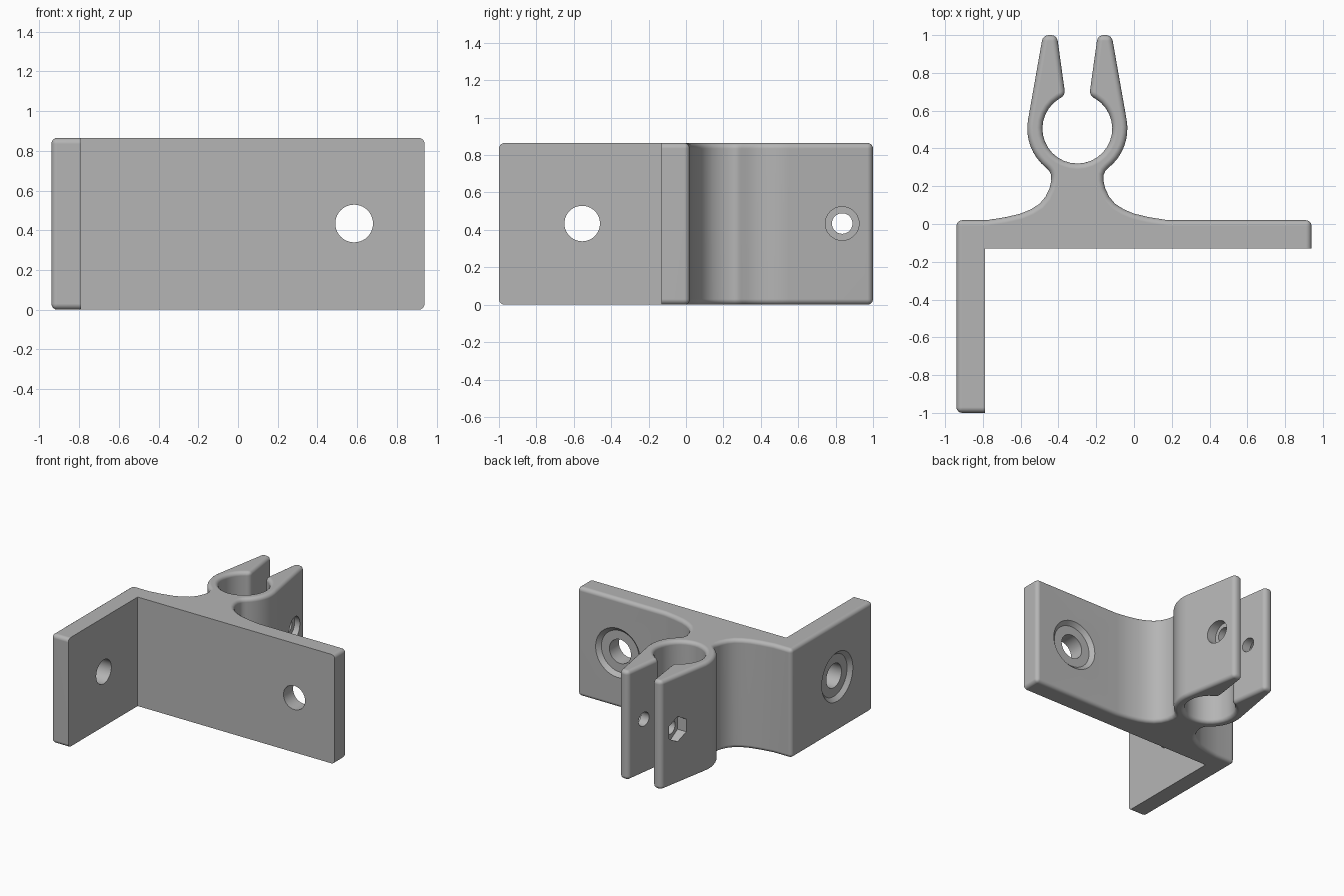
import bpy, bmesh
from math import sin, cos, radians, pi
from mathutils import Matrix, Vector

default = bpy.data.objects.get("Cube")
if default:
    bpy.data.objects.remove(default, do_unlink=True)

HEIGHT = 0.865
MID_Z = 0.434
ROUND = 0.03
CLIP_X, CLIP_Y = -0.3, 0.505
BORE_R, RING_R = 0.185, 0.265
PLATE_FRONT, PLATE_BACK = -0.13, 0.02
LEG_INNER, END_X = -0.79, 0.94

grey = bpy.data.materials.new("grey plastic")
grey.use_nodes = True
colour = (0.46, 0.46, 0.46, 1)
grey.diffuse_color = colour
grey.node_tree.nodes["Principled BSDF"].inputs["Base Color"].default_value = colour


def arc(radius, start, end, steps):
    """Points on a circle around the clip, as (offset from clip axis, y)."""
    angles = [radians(start + (end - start) * i / steps) for i in range(steps + 1)]
    return [(radius * cos(a), CLIP_Y + radius * sin(a)) for a in angles]


# Half of the clip: flared neck, outer ring, jaw, then bore down to the axis
neck = [(0.48, 0.02), (0.38, 0.036), (0.3, 0.055), (0.245, 0.078), (0.2, 0.107),
        (0.168, 0.145), (0.147, 0.19), (0.138, 0.23), (0.139, 0.26), (0.148, 0.28)]
jaw = [(0.182, 1.0), (0.108, 1.0)]
half = neck + arc(RING_R, -52, 10, 8) + jaw + arc(BORE_R, 70, -90, 14)
clip = [(CLIP_X + d, y) for d, y in half]
clip += [(CLIP_X - d, y) for d, y in reversed(half[:-1])]

# Complete outline seen from above
outline = [(-END_X, -1), (LEG_INNER, -1), (LEG_INNER, PLATE_FRONT),
           (END_X, PLATE_FRONT), (END_X, PLATE_BACK)]
outline += clip + [(-END_X, PLATE_BACK)]

bm = bmesh.new()
base = bm.faces.new([bm.verts.new((x, y, 0)) for x, y in outline])
top = bmesh.ops.extrude_face_region(bm, geom=[base])["geom"]
bmesh.ops.translate(bm, vec=(0, 0, HEIGHT),
                    verts=[v for v in top if isinstance(v, bmesh.types.BMVert)])
bmesh.ops.recalc_face_normals(bm, faces=bm.faces)


def on_mounting_face(edge):
    """True on the two flat faces that stay sharp."""
    on_plate = all(abs(v.co.y - PLATE_FRONT) < 0.001 for v in edge.verts)
    on_leg = all(abs(v.co.x - LEG_INNER) < 0.001 for v in edge.verts)
    return on_plate or on_leg


# Round every other outward corner
weight = bm.edges.layers.float.new("bevel_weight_edge")
for e in bm.edges:
    if e.calc_face_angle_signed() > radians(35) and not on_mounting_face(e):
        e[weight] = 1
mesh = bpy.data.meshes.new("clip_bracket")
bm.to_mesh(mesh)
bm.free()
bracket = bpy.data.objects.new("clip_bracket", mesh)
bpy.context.collection.objects.link(bracket)
mesh.materials.append(grey)

bevel = bracket.modifiers.new("rounded_edges", "BEVEL")
bevel.limit_method = "WEIGHT"
bevel.width = ROUND
bevel.segments = 4
bevel.use_clamp_overlap = False

cutters = []


def cutter(name, start, end, r1, r2=None, sides=40):
    """Straight or tapered drill between two points."""
    a, b = Vector(start), Vector(end)
    bm = bmesh.new()
    turn = (b - a).to_track_quat("Z", "Y").to_matrix().to_4x4()
    bmesh.ops.create_cone(bm, cap_ends=True, segments=sides, radius1=r1,
                          radius2=r1 if r2 is None else r2, depth=(b - a).length,
                          matrix=Matrix.Translation((a + b) / 2) @ turn)
    me = bpy.data.meshes.new(name)
    bm.to_mesh(me)
    bm.free()
    me.materials.append(grey)
    ob = bpy.data.objects.new(name, me)
    bpy.context.collection.objects.link(ob)
    ob.hide_render = True
    cutters.append(ob)


# Screw holes with shallow washer recesses on the outer faces
HOLE_R, SEAT_R, RIM_R, SEAT = 0.095, 0.165, 0.195, 0.03
px, ly = 0.585, -0.555
cutter("plate_hole", (px, -0.3, MID_Z), (px, 0.2, MID_Z), HOLE_R)
cutter("plate_recess", (px, PLATE_BACK - SEAT, MID_Z),
       (px, PLATE_BACK + SEAT, MID_Z), SEAT_R, 2 * RIM_R - SEAT_R)
cutter("leg_hole", (-1.1, ly, MID_Z), (-0.6, ly, MID_Z), HOLE_R)
cutter("leg_recess", (SEAT - END_X, ly, MID_Z),
       (-SEAT - END_X, ly, MID_Z), SEAT_R, 2 * RIM_R - SEAT_R)

# Clamp bolt through the jaws, round head seat and hexagonal nut seat
by = 0.835
cutter("bolt_hole", (CLIP_X - 0.4, by, MID_Z), (CLIP_X + 0.4, by, MID_Z), 0.055)
cutter("bolt_head_seat", (CLIP_X + 0.15, by, MID_Z), (CLIP_X + 0.4, by, MID_Z), 0.09)
cutter("nut_seat", (CLIP_X - 0.15, by, MID_Z), (CLIP_X - 0.4, by, MID_Z), 0.1, sides=6)

for c in cutters:
    cut = bracket.modifiers.new(c.name, "BOOLEAN")
    cut.operation = "DIFFERENCE"
    cut.solver = "EXACT"
    cut.object = c

# Apply the cuts, drop the cutters and shade
bpy.context.view_layer.update()
graph = bpy.context.evaluated_depsgraph_get()
finished = bpy.data.meshes.new_from_object(bracket.evaluated_get(graph))
bracket.modifiers.clear()
bracket.data = finished
for c in cutters:
    bpy.data.objects.remove(c, do_unlink=True)
bpy.ops.object.select_all(action="DESELECT")
bracket.select_set(True)
bpy.context.view_layer.objects.active = bracket
bpy.ops.object.shade_smooth_by_angle(angle=radians(30))
normals = bracket.modifiers.new("flat_face_normals", "WEIGHTED_NORMAL")
normals.keep_sharp = True
